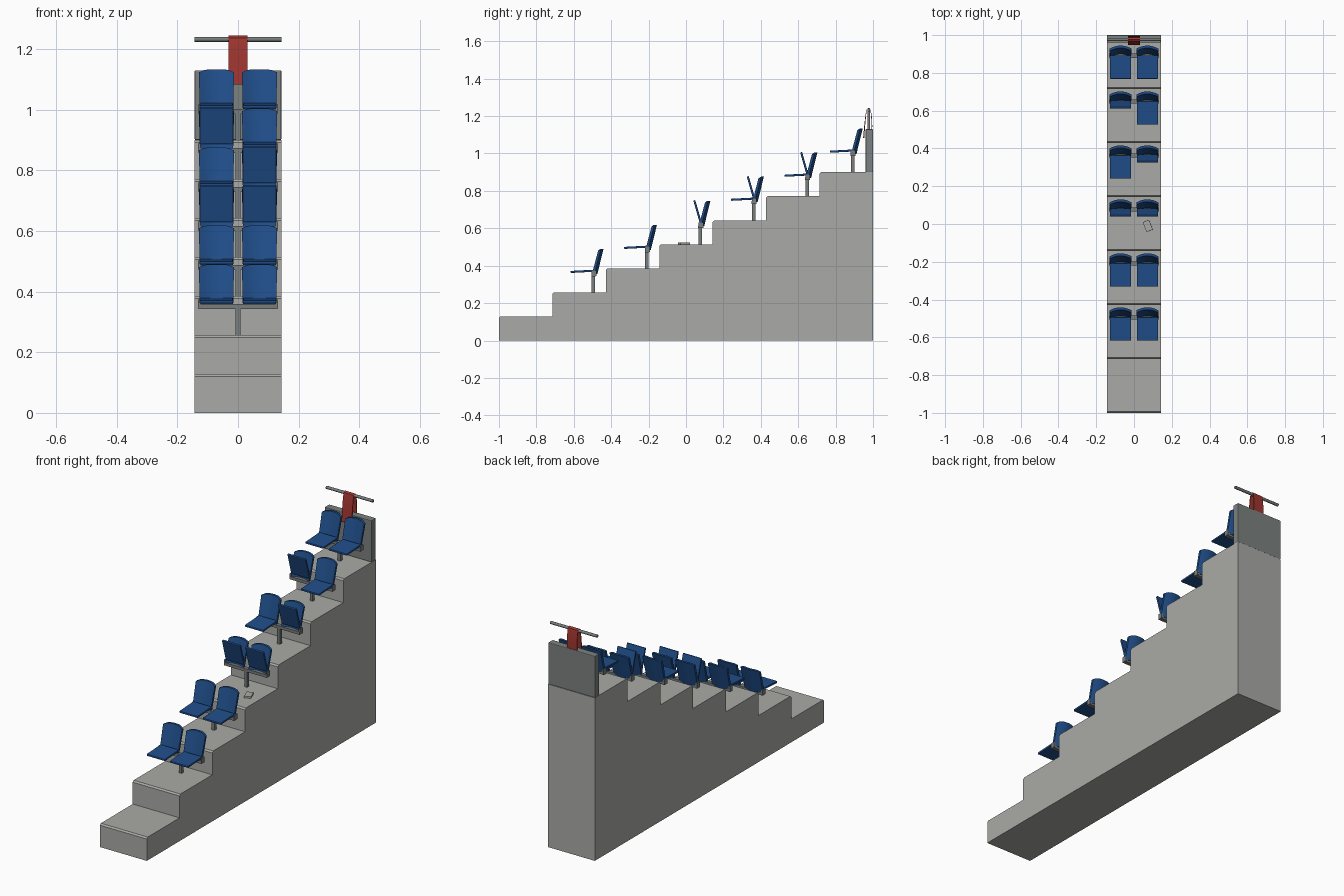
import bpy, bmesh, math
from mathutils import Matrix, Vector

if "Cube" in bpy.data.objects:
    bpy.data.objects.remove(bpy.data.objects["Cube"])


def material(name, rgb):
    m = bpy.data.materials.new(name)
    m.diffuse_color = (*rgb, 1)
    m.use_nodes = True
    m.node_tree.nodes["Principled BSDF"].inputs["Base Color"].default_value = m.diffuse_color
    return m


CONCRETE = material("concrete", (0.40, 0.40, 0.385))
WALL = material("wall grey", (0.20, 0.22, 0.215))
METAL = material("metal grey", (0.19, 0.205, 0.205))
BLUE = material("seat blue", (0.014, 0.075, 0.25))
RED = material("scarf red", (0.34, 0.035, 0.028))


def finish(name, bm, mat, bevel=0, smooth=False):
    bmesh.ops.recalc_face_normals(bm, faces=bm.faces)
    me = bpy.data.meshes.new(name)
    bm.to_mesh(me)
    bm.free()
    me.materials.append(mat)
    ob = bpy.data.objects.new(name, me)
    bpy.context.collection.objects.link(ob)
    if bevel:
        b = ob.modifiers.new("bevel", 'BEVEL')
        b.width, b.segments, b.limit_method = bevel, 2, 'ANGLE'
    if smooth:
        bpy.context.view_layer.objects.active = ob
        ob.select_set(True)
        bpy.ops.object.shade_smooth_by_angle(angle=math.radians(35))
        ob.select_set(False)
    return ob


def box(name, centre, size, mat, bevel=0, rot=None):
    bm = bmesh.new()
    bmesh.ops.create_cube(bm, size=1)
    m = Matrix.Translation(centre) @ (rot or Matrix()) @ Matrix.Diagonal((*size, 1))
    bmesh.ops.transform(bm, matrix=m, verts=bm.verts)
    return finish(name, bm, mat, bevel)


def extrude_x(name, pts, half, mat, bevel=0, smooth=False):
    """Extrude a closed (y, z) outline along x."""
    bm = bmesh.new()
    f = bm.faces.new([bm.verts.new((-half, y, z)) for y, z in pts])
    r = bmesh.ops.extrude_face_region(bm, geom=[f])
    bmesh.ops.translate(bm, vec=(2 * half, 0, 0),
                        verts=[v for v in r["geom"] if isinstance(v, bmesh.types.BMVert)])
    return finish(name, bm, mat, bevel, smooth)


STEPS, HALF = 7, 0.143
RUN, RISE = 2 / STEPS, 0.9 / STEPS

# Concrete terrace with chamfered step noses
c = 0.008
outline = [(-1, 0)]
for i in range(STEPS):
    y, z = -1 + i * RUN, (i + 1) * RISE
    if i:
        outline.append((y, i * RISE))
    outline += [(y, z - c), (y + c, z)]
outline += [(1, 0.9), (1, 0)]
extrude_x("terrace", outline, HALF, CONCRETE)

# Parapet wall, rail and its post
box("back_wall", (0, 0.98, 1.015), (2 * HALF, 0.04, 0.23), WALL, 0.004)
box("rail_post", (0, 0.977, 1.18), (0.014, 0.014, 0.11), METAL)
bm = bmesh.new()
bmesh.ops.create_cone(bm, cap_ends=True, segments=12, radius1=0.008, radius2=0.008, depth=2 * HALF)
bmesh.ops.transform(bm, verts=bm.verts,
                    matrix=Matrix.Translation((0, 0.977, 1.232)) @ Matrix.Rotation(math.pi / 2, 4, 'Y'))
finish("rail", bm, METAL, smooth=True)

# Scarf draped over the rail, as a thin folded strip
path = [(0.947, 1.083), (0.953, 1.15), (0.960, 1.21), (0.967, 1.237), (0.977, 1.244),
        (0.987, 1.237), (0.993, 1.20), (0.996, 1.15), (0.995, 1.115)]
inner = [(y + (0.977 - y) * 0.2, min(z, 1.241)) for y, z in path]
extrude_x("scarf", path + inner[::-1], 0.031, RED, smooth=True)


def seat_back(name, x0, y0, z0):
    """Curved, reclined shell: wraps forward at both sides and is arched on top."""
    bm = bmesh.new()
    cols, rows, half = 8, 4, 0.058
    grids = []
    for thick in (0, 0.013):
        grid = []
        for j in range(rows + 1):
            v = j / rows
            row = []
            for i in range(cols + 1):
                u = 2 * i / cols - 1
                y = y0 - 0.004 + 0.033 * v - 0.016 * u * u + thick
                z = z0 + 0.098 + v * (0.135 - 0.010 * u ** 4)
                row.append(bm.verts.new((x0 + u * half * (0.95 + 0.05 * v), y, z)))
            grid.append(row)
        grids.append(grid)
    a, b = grids
    for g in grids:
        for j in range(rows):
            for i in range(cols):
                bm.faces.new((g[j][i], g[j][i + 1], g[j + 1][i + 1], g[j + 1][i]))
    for j in (0, rows):
        for i in range(cols):
            bm.faces.new((a[j][i], a[j][i + 1], b[j][i + 1], b[j][i]))
    for i in (0, cols):
        for j in range(rows):
            bm.faces.new((a[j][i], a[j + 1][i], b[j + 1][i], b[j][i]))
    finish(name, bm, BLUE, smooth=True)


def seat_pan(name, x0, y0, z0, folded):
    """Flat pan hinged at its rear edge, tipped up when folded."""
    tilt = Matrix.Rotation(math.radians(-74 if folded else 3), 4, 'X')
    hinge = Vector((x0, y0 + 0.002, z0 + 0.116))
    box(name, hinge + tilt @ Vector((0, -0.062, 0)), (0.112, 0.124, 0.011), BLUE, 0.003, tilt)


# Rows of paired seats; tuples say whether the left and right pans are folded
folds = [(0, 0), (0, 0), (1, 1), (0, 1), (1, 0), (0, 0)]
for r, fold in enumerate(folds):
    z = (r + 2) * RISE
    y = -0.495 + r * RUN - (0.043 if r == 5 else 0)
    box(f"seat_post_{r}", (0, y, z + 0.045), (0.017, 0.018, 0.09), METAL)
    box(f"seat_beam_{r}", (0, y, z + 0.094), (0.262, 0.022, 0.016), METAL)
    for side, folded in zip((-1, 1), fold):
        tag = f"{r}_{'left' if side < 0 else 'right'}"
        x = side * 0.071
        seat_back(f"seat_back_{tag}", x, y + 0.012, z)
        seat_pan(f"seat_pan_{tag}", x, y, z, folded)
        # Hinge bracket at the outer end of the beam
        box(f"seat_bracket_{tag}", (side * 0.128, y + 0.003, z + 0.102), (0.008, 0.026, 0.03), METAL)

# Small pad left lying on a step
box("dropped_pad", (0.073, -0.01, 4 * RISE + 0.005), (0.036, 0.056, 0.01), CONCRETE,
    0.001, Matrix.Rotation(math.radians(22), 4, 'Z'))
